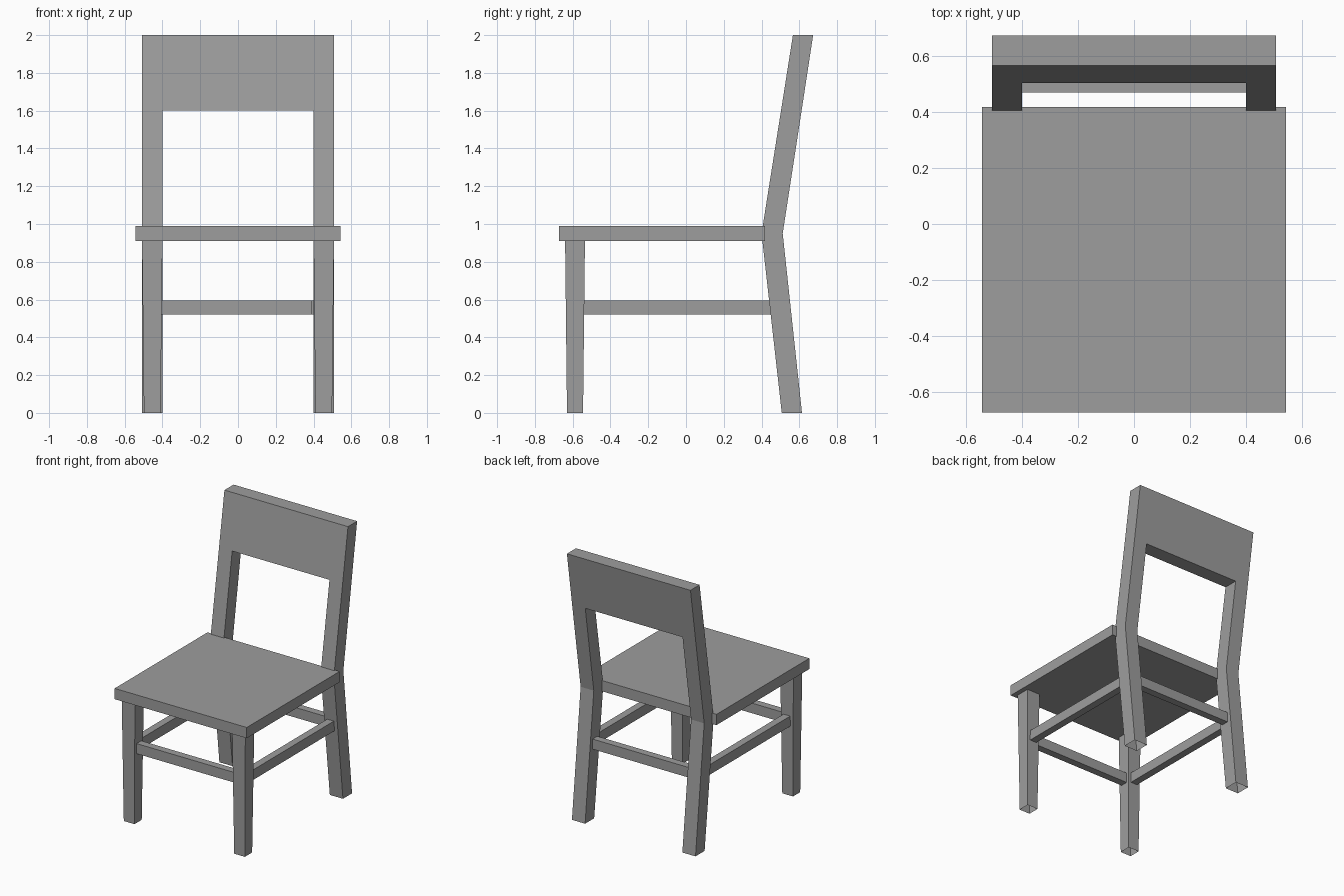
import bpy

cube = bpy.data.objects.get("Cube")
if cube:
    bpy.data.objects.remove(cube, do_unlink=True)

GREY = (0.34, 0.34, 0.34, 1)
mat = bpy.data.materials.new("plain grey")
mat.use_nodes = True
mat.diffuse_color = GREY
mat.node_tree.nodes["Principled BSDF"].inputs["Base Color"].default_value = GREY


def add_mesh(name, verts, faces):
    mesh = bpy.data.meshes.new(name)
    mesh.from_pydata(verts, [], faces)
    mesh.materials.append(mat)
    obj = bpy.data.objects.new(name, mesh)
    bpy.context.collection.objects.link(obj)
    return obj


def ring(x, y, z):
    """Four corners of a level rectangle, counter-clockwise from above."""
    return [(x[0], y[0], z), (x[1], y[0], z), (x[1], y[1], z), (x[0], y[1], z)]


def prism(name, low, high, open_bottom=False):
    """Block between two rectangles, which may differ for a taper."""
    faces = [(i, (i + 1) % 4, (i + 1) % 4 + 4, i + 4) for i in range(4)]
    faces.append((4, 5, 6, 7))
    if not open_bottom:
        faces.append((3, 2, 1, 0))
    return add_mesh(name, ring(*low) + ring(*high), faces)


def box(name, x, y, z):
    return prism(name, (x, y, z[0]), (x, y, z[1]))


# Seat slab
SEAT_Z = (0.91, 0.99)
box("seat", (-0.543, 0.543), (-0.673, 0.418), SEAT_Z)

# Tapered front legs, open underneath
for side, s in (("left", 1), ("right", -1)):
    top_x = sorted((s * 0.4, s * 0.508))
    foot_x = sorted((s * 0.41, s * 0.498))
    prism(f"{side}_front_leg", (foot_x, (-0.63, -0.545), 0),
          (top_x, (-0.64, -0.535), SEAT_Z[0]), open_bottom=True)

# Bent back frame: two posts joined by the top panel in one skin
columns = (-0.508, -0.4, 0.4, 0.508)
levels = ((0.507, 0.614, 0), (0.4, 0.512, 0.95),
          (0.503, 0.612, 1.6), (0.566, 0.673, 2))
last = len(levels) - 2


def filled(c, r):
    return 0 <= c < 3 and 0 <= r <= last and (c != 1 or r == last)


def vert(c, r, back):
    return (r * len(columns) + c) * 2 + back


verts = [(x, y, z) for f, b, z in levels for x in columns for y in (f, b)]
faces = []
for r in range(last + 1):
    for c in range(3):
        if not filled(c, r):
            continue
        corners = [(c, r), (c + 1, r), (c + 1, r + 1), (c, r + 1)]
        neighbours = [(c, r - 1), (c + 1, r), (c, r + 1), (c - 1, r)]
        faces.append([vert(*p, 0) for p in corners])
        faces.append([vert(*p, 1) for p in reversed(corners)])
        for i, near in enumerate(neighbours):
            foot = i == 0 and r == 0
            if not filled(*near) and not foot:
                a, b = corners[i], corners[(i + 1) % 4]
                faces.append([vert(*b, 0), vert(*a, 0), vert(*a, 1), vert(*b, 1)])
add_mesh("back_frame", verts, faces)

# Stretcher rails between the legs
RAIL_Z = (0.52, 0.595)
box("front_rail", (-0.41, 0.39), (-0.615, -0.56), RAIL_Z)
box("back_rail", (-0.402, 0.402), (0.47, 0.525), RAIL_Z)
for side, s in (("left", 1), ("right", -1)):
    box(f"{side}_rail", sorted((s * 0.425, s * 0.48)), (-0.545, 0.455), RAIL_Z)
